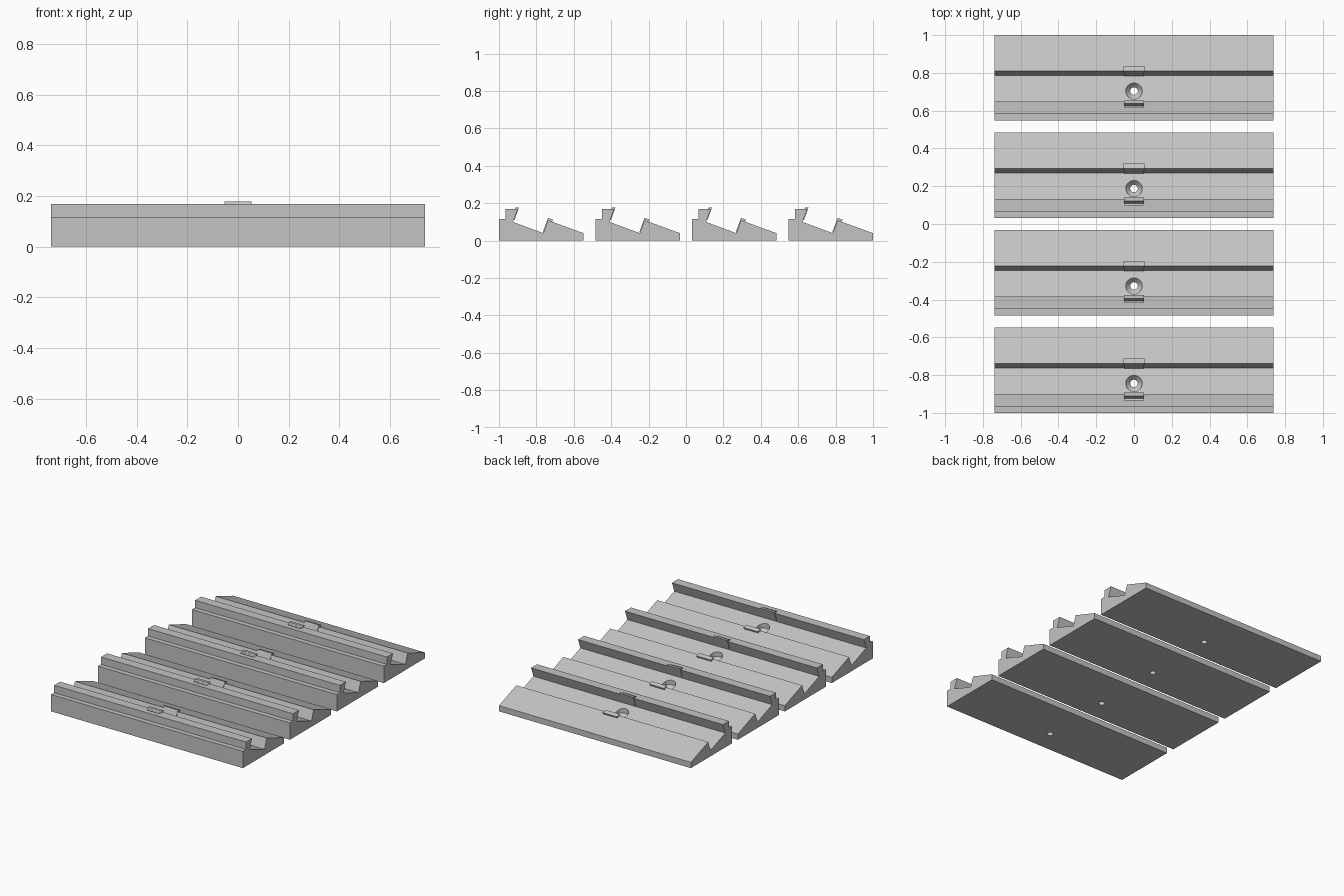
import bpy, bmesh, math
from mathutils import Vector

if "Cube" in bpy.data.objects:
    bpy.data.objects.remove(bpy.data.objects["Cube"])

PITCH, HALF = 0.516, 0.738
TILT = math.radians(20)
U = Vector((math.cos(TILT), -math.sin(TILT)))   # down the sloped deck
V = Vector((math.sin(TILT), math.cos(TILT)))    # square to the deck

grey = bpy.data.materials.new("light_grey")
grey.diffuse_color = (0.55, 0.55, 0.55, 1)
grey.use_nodes = True
grey.node_tree.nodes["Principled BSDF"].inputs["Base Color"].default_value = grey.diffuse_color


def finish(bm, name):
    bmesh.ops.recalc_face_normals(bm, faces=bm.faces)
    me = bpy.data.meshes.new(name)
    bm.to_mesh(me)
    bm.free()
    me.materials.append(grey)
    ob = bpy.data.objects.new(name, me)
    bpy.context.collection.objects.link(ob)
    return ob


def extrude(name, pts, half):
    """Extrude a (y, z) outline along x."""
    bm = bmesh.new()
    face = bm.faces.new([bm.verts.new((-half, y, z)) for y, z in pts])
    r = bmesh.ops.extrude_face_region(bm, geom=[face])
    for g in r["geom"]:
        if isinstance(g, bmesh.types.BMVert):
            g.co.x = half
    return finish(bm, name)


def tilted(origin, u0, u1, v0, v1):
    o = Vector(origin)
    return [o + U * u + V * v for u, v in ((u0, v0), (u1, v0), (u1, v1), (u0, v1))]


def lathe(name, y, rings, n=32):
    """Closed round solid from (radius, z) rings."""
    bm = bmesh.new()
    loops = [[bm.verts.new((r * math.cos(2 * math.pi * i / n),
                            y + r * math.sin(2 * math.pi * i / n), z))
              for i in range(n)] for r, z in rings]
    for a, b in zip(loops, loops[1:]):
        for i in range(n):
            j = (i + 1) % n
            bm.faces.new((a[i], a[j], b[j], b[i]))
    bm.faces.new(loops[0])
    bm.faces.new(loops[-1])
    return finish(bm, name)


def cut(ob, cutter):
    m = ob.modifiers.new("cut", 'BOOLEAN')
    m.operation, m.object, m.solver = 'DIFFERENCE', cutter, 'EXACT'
    cutter.hide_render = True
    cutter.hide_set(True)


PROFILE = [(0, 0), (0.452, 0), (0.452, 0.04), (0.262, 0.109), (0.237, 0.04),
           (0.075, 0.10), (0.10, 0.168), (0.034, 0.168), (0.034, 0.117), (0, 0.117)]
HOOK, RIDGE = (0.10, 0.168), (0.262, 0.109)

for k in range(4):
    y0 = -1 + k * PITCH

    def at(pts):
        return [(y + y0, z) for y, z in pts]

    # Rail with hooked lip, sloped groove and ridge
    rail = extrude("rail", at(PROFILE), HALF)

    # Countersunk screw hole through the groove
    cut(rail, lathe("screw_hole_cutter", y0 + 0.156,
                    [(0.02, -0.02), (0.02, 0.03), (0.043, 0.053), (0.043, 0.15)]))

    # Slot in front of the lip clip
    cut(rail, extrude("slot_cutter", at(tilted(HOOK, -0.03, -0.015, -0.03, 0.03)), 0.05))

    # Tilted clip plates at the lip and on the ridge
    extrude("lip_clip", at(tilted(HOOK, -0.015, 0.004, -0.06, 0.004))[:2]
            + at([(0.107, 0.178), (0.089, 0.178)]), 0.053)
    extrude("ridge_clip", at(tilted(RIDGE, -0.004, 0.024, -0.01, 0.012)), 0.055)
    extrude("ridge_clip_leg", at(tilted(RIDGE, -0.004, 0.006, -0.07, 0.0)), 0.052)
